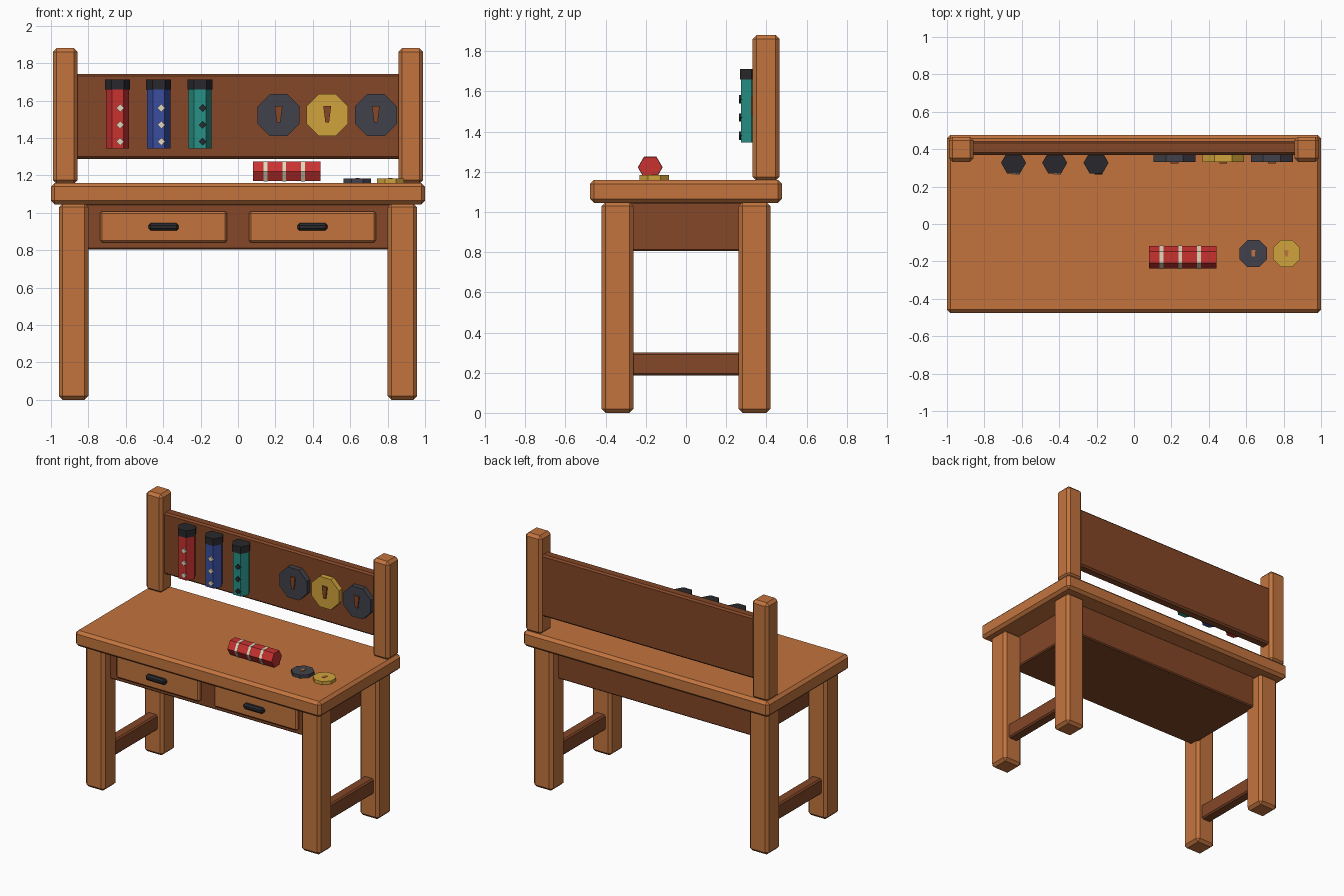
import bpy, bmesh
from math import cos, sin, pi

if "Cube" in bpy.data.objects:
    bpy.data.objects.remove(bpy.data.objects["Cube"])


def mat(name, r, g, b):
    m = bpy.data.materials.new(name)
    m.diffuse_color = (r, g, b, 1)
    m.use_nodes = True
    m.node_tree.nodes["Principled BSDF"].inputs["Base Color"].default_value = m.diffuse_color
    return m


WOOD = mat("wood", .54, .175, .048)
DARK = mat("dark_wood", .23, .063, .021)
BLACK = mat("black", .022, .022, .026)
SLATE = mat("slate", .053, .053, .07)
GOLD = mat("gold", .64, .37, .045)
CREAM = mat("cream", .75, .68, .51)
RED = mat("red", .58, .032, .03)
BLUE = mat("blue", .042, .076, .35)
TEAL = mat("teal", .02, .28, .24)


def prism(name, pts, axis, a, b, material, bevel=0):
    """Extrude a 2D profile from a to b along an axis, with an optional chamfer."""
    place = {'x': lambda p, t: (t, p[0], p[1]),
             'y': lambda p, t: (p[0], t, p[1]),
             'z': lambda p, t: (p[0], p[1], t)}[axis]
    bm = bmesh.new()
    lo = [bm.verts.new(place(p, a)) for p in pts]
    hi = [bm.verts.new(place(p, b)) for p in pts]
    bm.faces.new(lo)
    bm.faces.new(hi)
    n = len(pts)
    for i in range(n):
        j = (i + 1) % n
        bm.faces.new((lo[i], lo[j], hi[j], hi[i]))
    bmesh.ops.recalc_face_normals(bm, faces=bm.faces)
    if bevel:
        bmesh.ops.bevel(bm, geom=bm.edges[:], offset=bevel, segments=1,
                        affect='EDGES', profile=.5)
    me = bpy.data.meshes.new(name)
    bm.to_mesh(me)
    bm.free()
    me.materials.append(material)
    ob = bpy.data.objects.new(name, me)
    bpy.context.collection.objects.link(ob)
    return ob


def box(name, x, y, z, material, bevel=0):
    pts = [(x[0], y[0]), (x[1], y[0]), (x[1], y[1]), (x[0], y[1])]
    return prism(name, pts, 'z', z[0], z[1], material, bevel)


def ngon(n, r, cx, cy, turn=0):
    return [(cx + r * cos(turn + 2 * pi * i / n), cy + r * sin(turn + 2 * pi * i / n))
            for i in range(n)]


def wedge(cx, cy, top, bottom, h):
    return [(cx - bottom, cy - h), (cx + bottom, cy - h), (cx + top, cy + h), (cx - top, cy + h)]


# Table top and drawer case
box("table_top", (-1, 1), (-.477, .477), (1.045, 1.16), WOOD, .02)
box("drawer_case", (-.82, .82), (-.34, .34), (.805, 1.05), DARK, .008)

# Legs, side stretchers and rack posts, both sides
for s, side in ((-1, "left"), (1, "right")):
    lx = sorted((s * .80, s * .957))
    box(side + "_front_leg", lx, (-.42, -.262), (0, 1.05), WOOD, .02)
    box(side + "_back_leg", lx, (.262, .42), (0, 1.05), WOOD, .02)
    box(side + "_stretcher", sorted((s * .84, s * .92)), (-.28, .28), (.185, .30), DARK, .01)
    box(side + "_rack_post", sorted((s * .857, s * .99)), (.332, .466), (1.155, 1.88), WOOD, .02)
    # Drawer fronts and handles
    dx = s * .398
    box(side + "_drawer", (dx - .34, dx + .34), (-.37, -.33), (.84, 1.008), WOOD, .012)
    box(side + "_handle", (dx - .081, dx + .081), (-.4, -.36), (.905, .945), BLACK, .012)

# Rack back panel
box("rack_panel", (-.87, .87), (.37, .445), (1.288, 1.742), DARK, .012)

# Hanging hexagonal tubes with caps and diamond studs
for x, body, stud, tag in ((-.644, RED, CREAM, "red"), (-.424, BLUE, CREAM, "blue"),
                           (-.203, TEAL, BLACK, "teal")):
    prism(tag + "_tube", ngon(6, .062, x, .327), 'z', 1.345, 1.67, body)
    prism(tag + "_tube_cap", ngon(6, .067, x, .327), 'z', 1.66, 1.712, BLACK)
    for i in range(3):
        prism(f"{tag}_stud_{i}", ngon(4, .021, x + .014, 1.375 + .09 * i + .005),
              'y', .264, .29, stud)

# Octagonal discs on the rack with a tapered inlay
for i, (x, m) in enumerate(((.217, SLATE), (.477, GOLD), (.737, SLATE))):
    prism(f"rack_disc_{i}", ngon(8, .121, x, 1.522, pi / 8), 'y', .332, .372, m)
    prism(f"rack_disc_inlay_{i}", wedge(x, 1.528, .021, .01, .044), 'y', .323, .34, DARK)

# Red roll lying on the table with cream bands
prism("table_roll", ngon(6, .06, -.178, 1.222), 'x', .08, .44, RED)
for i, x in enumerate((.147, .247, .347)):
    prism(f"roll_band_{i}", ngon(6, .062, -.178, 1.222), 'x', x - .01, x + .01, CREAM)

# Small octagonal discs lying on the table
for i, (x, m) in enumerate(((.638, SLATE), (.815, GOLD))):
    prism(f"table_disc_{i}", ngon(8, .079, x, -.158, pi / 8), 'z', 1.16, 1.183, m)
    prism(f"table_disc_inlay_{i}", wedge(x, -.156, .011, .008, .018), 'z', 1.175, 1.187, WOOD)
